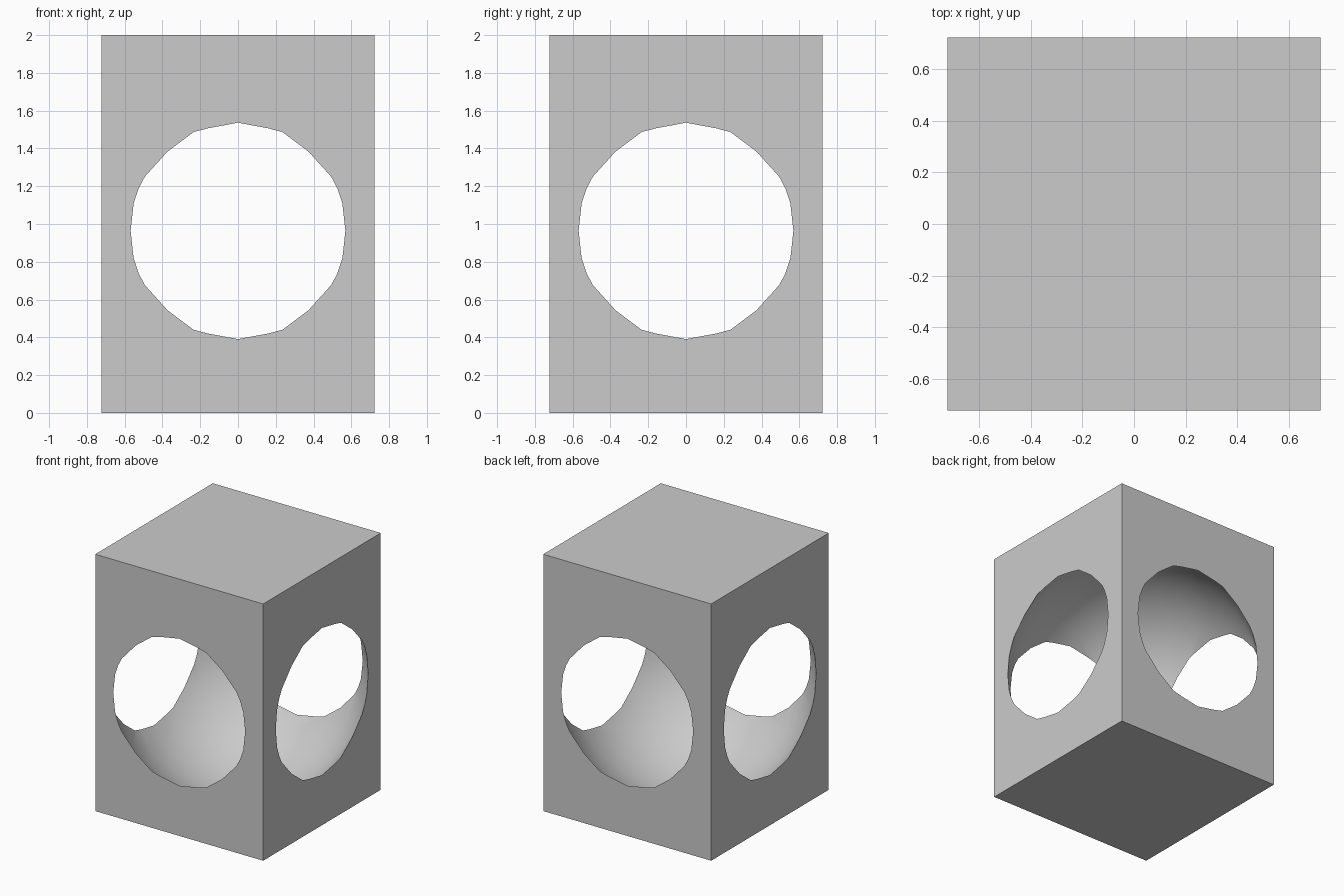
import bpy
import math

if "Cube" in bpy.data.objects:
    bpy.data.objects.remove(bpy.data.objects["Cube"])

HALF = 0.7235      # half width of the block
HEIGHT = 2.0
RADIUS = 0.925     # hollow breaks through the four sides only
CENTRE_Z = 0.9635

# Rectangular block
bpy.ops.mesh.primitive_cube_add(size=1, location=(0, 0, HEIGHT / 2))
block = bpy.context.object
block.name = "hollow_block"
block.scale = (2 * HALF, 2 * HALF, HEIGHT)
bpy.ops.object.transform_apply(location=True, rotation=True, scale=True)

# Spherical cutter
bpy.ops.mesh.primitive_uv_sphere_add(segments=20, ring_count=20, radius=RADIUS,
                                     location=(0, 0, CENTRE_Z))
cutter = bpy.context.object
cutter.name = "hollow_cutter"
cutter.hide_render = True

# Carve the hollow
cut = block.modifiers.new("hollow", 'BOOLEAN')
cut.operation = 'DIFFERENCE'
cut.solver = 'EXACT'
cut.object = cutter
bpy.ops.object.select_all(action='DESELECT')
block.select_set(True)
bpy.context.view_layer.objects.active = block
bpy.ops.object.modifier_apply(modifier=cut.name)
bpy.data.objects.remove(cutter, do_unlink=True)

# Smooth hollow, crisp block edges
bpy.ops.object.shade_smooth_by_angle(angle=math.radians(30))
